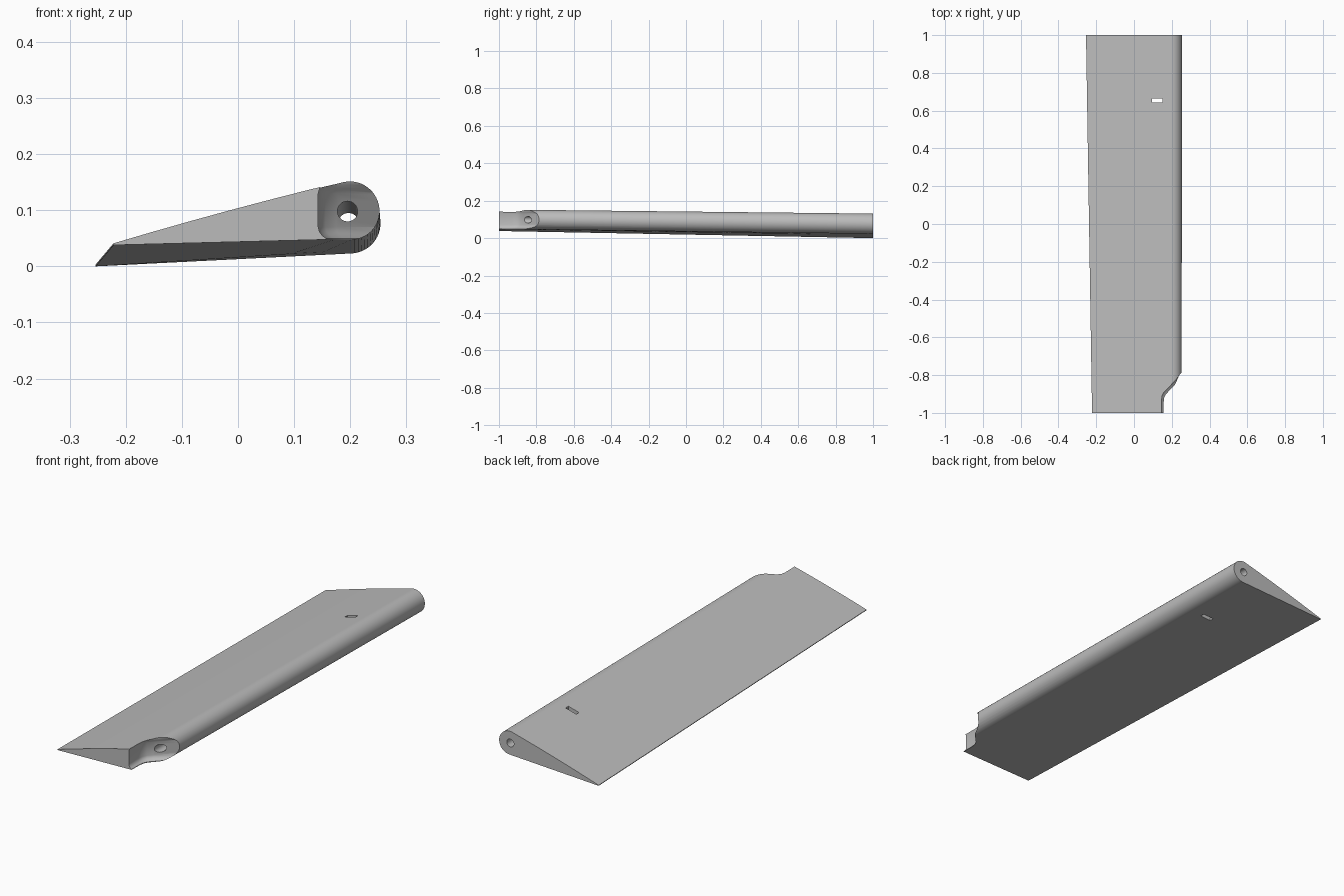
import bpy, bmesh, math
from mathutils import Vector

default = bpy.data.objects.get("Cube")
if default:
    bpy.data.objects.remove(default, do_unlink=True)

grey = bpy.data.materials.new("light grey")
grey.use_nodes = True
COLOR = (0.5, 0.5, 0.5, 1)
grey.diffuse_color = COLOR
grey.node_tree.nodes["Principled BSDF"].inputs["Base Color"].default_value = COLOR


def loft(name, rings):
    """Solid skinned through matching closed rings of points."""
    bm = bmesh.new()
    loops = [[bm.verts.new(p) for p in ring] for ring in rings]
    n = len(loops[0])
    for a, b in zip(loops, loops[1:]):
        for i in range(n):
            j = (i + 1) % n
            bm.faces.new((a[i], a[j], b[j], b[i]))
    bm.faces.new(loops[0])
    bm.faces.new(loops[-1])
    bmesh.ops.recalc_face_normals(bm, faces=bm.faces)
    mesh = bpy.data.meshes.new(name)
    bm.to_mesh(mesh)
    bm.free()
    obj = bpy.data.objects.new(name, mesh)
    bpy.context.collection.objects.link(obj)
    mesh.materials.append(grey)
    return obj


def section(y, tail, centre, radius):
    """Wedge section: sharp trailing edge, round nose, slightly bowed top."""
    tail, centre = Vector(tail), Vector(centre)
    nose = []
    for i in range(29):
        a = math.radians(-87.5 + 189 * i / 28)
        nose.append(centre + radius * Vector((math.cos(a), math.sin(a))))
    upper = tail + Vector((0, 0.003))
    top = []
    for i in range(1, 6):
        t = i / 6
        top.append(nose[-1].lerp(upper, t) + Vector((0, 0.012 * t * (1 - t))))
    return [(p.x, y, p.y) for p in [tail] + nose + top + [upper]]


def ring(centre, radius, y):
    return [(centre[0] + radius * math.cos(math.tau * i / 32), y,
             centre[1] + radius * math.sin(math.tau * i / 32)) for i in range(32)]


def cut(target, cutter):
    cutter.hide_render = True
    mod = target.modifiers.new("cut", 'BOOLEAN')
    mod.operation = 'DIFFERENCE'
    mod.solver = 'EXACT'
    mod.object = cutter
    bpy.context.view_layer.objects.active = target
    bpy.ops.object.modifier_apply(modifier=mod.name)
    bpy.data.objects.remove(cutter, do_unlink=True)


# Tapered, slightly drooping flap body
flap = loft("flap_body", [
    section(-1, (-0.222, 0.038), (0.2, 0.101), 0.052),
    section(1, (-0.254, 0.0), (0.2, 0.077), 0.054)])

# Hinge pin bore along the nose
cut(flap, loft("hinge_bore", [ring((0.195, 0.101), 0.018, -1.1),
                              ring((0.197, 0.076), 0.018, 1.1)]))

# Corner notch with softened upper and lower lips
path = [(0.143, -1.2), (0.143, -0.93), (0.146, -0.906), (0.156, -0.886),
        (0.175, -0.866), (0.25, -0.788), (0.35, -0.685), (0.35, -1.2)]
levels = [(-0.1, 0.014), (0.05, 0.014), (0.055, 0.007), (0.062, 0.002), (0.07, 0),
          (0.13, 0), (0.137, 0.002), (0.145, 0.004), (0.3, 0.004)]
cut(flap, loft("corner_notch", [[(x + o, y - o, z) for x, y in path]
                                for z, o in levels]))

# Small slot through the skin
slot = [(0.095, 0.644), (0.15, 0.644), (0.15, 0.664), (0.095, 0.664)]
cut(flap, loft("skin_slot", [[(x, y, z) for x, y in slot] for z in (-0.1, 0.3)]))

# Smooth nose and bore, crisp edges elsewhere
bpy.ops.object.select_all(action='DESELECT')
flap.select_set(True)
bpy.context.view_layer.objects.active = flap
bpy.ops.object.shade_smooth_by_angle(angle=math.radians(30))
